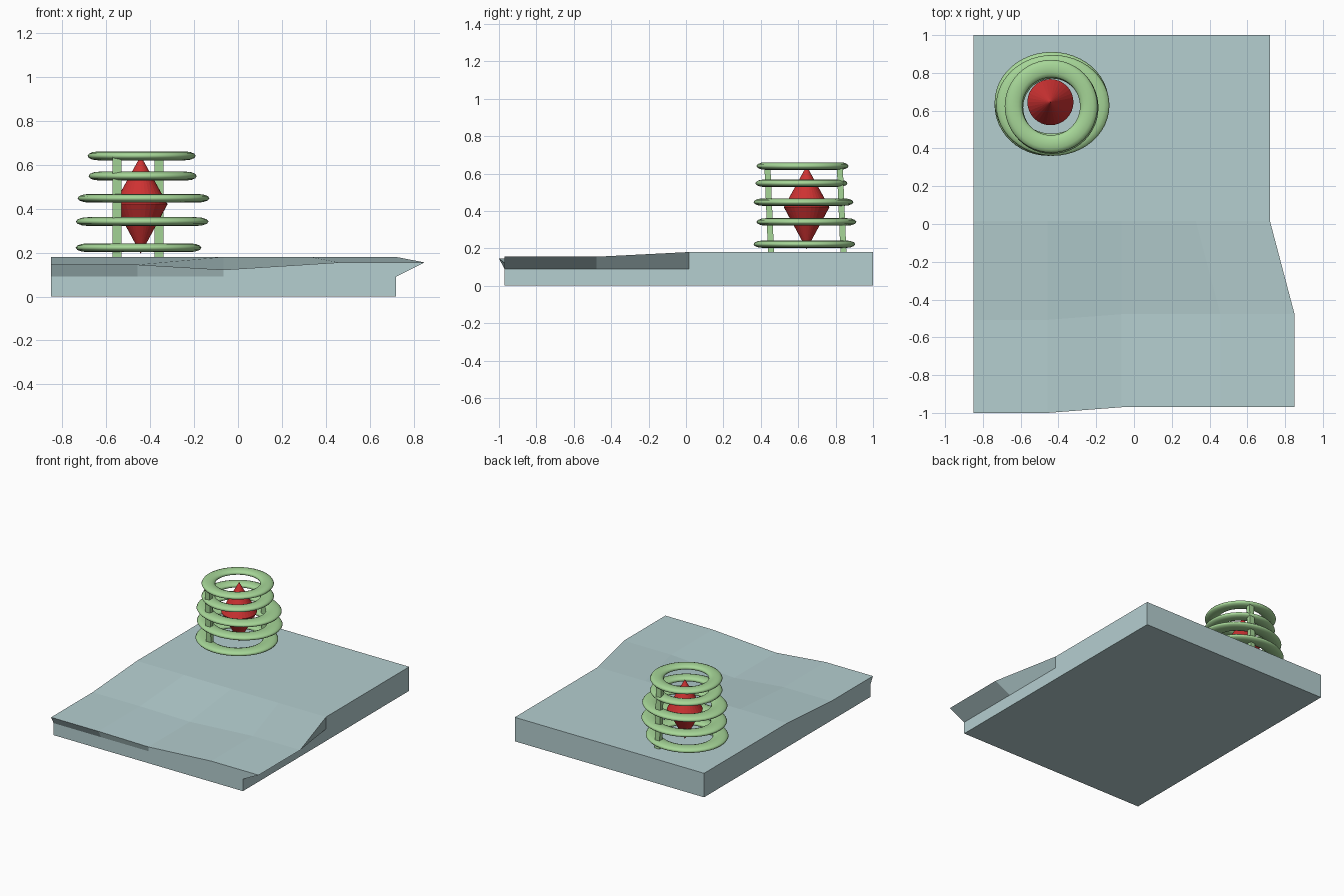
import bpy, bmesh, math
from mathutils import Vector, Matrix

if "Cube" in bpy.data.objects:
    bpy.data.objects.remove(bpy.data.objects["Cube"])


def material(name, rgb):
    m = bpy.data.materials.new(name)
    m.diffuse_color = (*rgb, 1)
    m.use_nodes = True
    m.node_tree.nodes["Principled BSDF"].inputs["Base Color"].default_value = m.diffuse_color
    return m


SLATE = material("pale slate", (0.46, 0.62, 0.63))
GREEN = material("leaf green", (0.38, 0.67, 0.31))
RED = material("crystal red", (0.62, 0.032, 0.032))


def make(name, bm, mat, smooth=False):
    bmesh.ops.recalc_face_normals(bm, faces=bm.faces[:])
    for f in bm.faces:
        f.smooth = smooth
    me = bpy.data.meshes.new(name)
    bm.to_mesh(me)
    bm.free()
    me.materials.append(mat)
    ob = bpy.data.objects.new(name, me)
    bpy.context.collection.objects.link(ob)
    return ob


# Ground slab: a box cut into a 4 x 4 x 2 grid, front half of the top pushed out of shape
X0, X1, Y0, Y1, H = -0.85, 0.72, -0.97, 1.0, 0.18
bm = bmesh.new()
bmesh.ops.create_cube(bm, size=1)
for v in bm.verts:
    v.co = Vector((X0 + (v.co.x + 0.5) * (X1 - X0), Y0 + (v.co.y + 0.5) * (Y1 - Y0), (v.co.z + 0.5) * H))


def cut(co, no):
    bmesh.ops.bisect_plane(bm, geom=bm.verts[:] + bm.edges[:] + bm.faces[:], plane_co=co, plane_no=no)


for i in (1, 2, 3):
    cut((X0 + (X1 - X0) * i / 4, 0, 0), (1, 0, 0))
    cut((0, Y0 + (Y1 - Y0) * i / 4, 0), (0, 1, 0))
cut((0, 0, H / 2), (0, 0, 1))
for v in bm.verts:
    if v.co.z > 0.17 and v.co.y < -0.4:
        if v.co.x < -0.3:
            v.co += Vector((0, -0.03, -0.035))
        elif v.co.x < 0.1:
            v.co += Vector((0, 0, -0.058))
        else:
            v.co += Vector((0.13, 0, -0.025))
make("ground_slab", bm, SLATE)

# Cage rings: flattened rings stacked around the crystal (x, y, z, outer x radius, outer y radius)
RINGS = [(-0.4385, 0.623, 0.64, 0.246, 0.246), (-0.434, 0.617, 0.548, 0.246, 0.246),
         (-0.43, 0.628, 0.447, 0.30, 0.267), (-0.436, 0.644, 0.341, 0.302, 0.267),
         (-0.4525, 0.633, 0.222, 0.286, 0.272)]
MAJOR, MINOR, NU, NV = 0.81, 0.19, 48, 12
for k, (x, y, z, rx, ry) in enumerate(RINGS):
    bm = bmesh.new()
    loops = []
    for i in range(NU):
        a = math.tau * i / NU
        loop = []
        for j in range(NV):
            b = math.tau * j / NV
            r = MAJOR + MINOR * math.cos(b)
            loop.append(bm.verts.new((x + rx * r * math.cos(a), y + ry * r * math.sin(a), z + 0.02 * math.sin(b))))
        loops.append(loop)
    for i in range(NU):
        p, q = loops[i], loops[(i + 1) % NU]
        for j in range(NV):
            n = (j + 1) % NV
            bm.faces.new((p[j], q[j], q[n], p[n]))
    make(f"cage_ring_{k + 1}", bm, GREEN, True)

# Cage posts: two slightly leaning square bars
for k, (x, y) in enumerate([(-0.55, 0.447), (-0.36, 0.834)]):
    bm = bmesh.new()
    bmesh.ops.create_cube(bm, size=1)
    for v in bm.verts:
        t = v.co.z + 0.5
        v.co = Vector((x + v.co.x * 0.04, y + 0.008 - 0.02 * t + v.co.y * 0.032, 0.17 + t * 0.475))
    make(f"cage_post_{k + 1}", bm, GREEN)

# Crystal: double cone
bm = bmesh.new()
for tip in (0.64, 0.195):
    d = tip - 0.42
    rot = Matrix.Rotation(0 if d > 0 else math.pi, 4, 'X')
    bmesh.ops.create_cone(bm, cap_ends=False, segments=32, radius1=0.122, radius2=0, depth=abs(d),
                          matrix=Matrix.Translation((-0.4425, 0.645, 0.42 + d / 2)) @ rot)
bmesh.ops.remove_doubles(bm, verts=bm.verts[:], dist=0.0005)
make("crystal", bm, RED)
